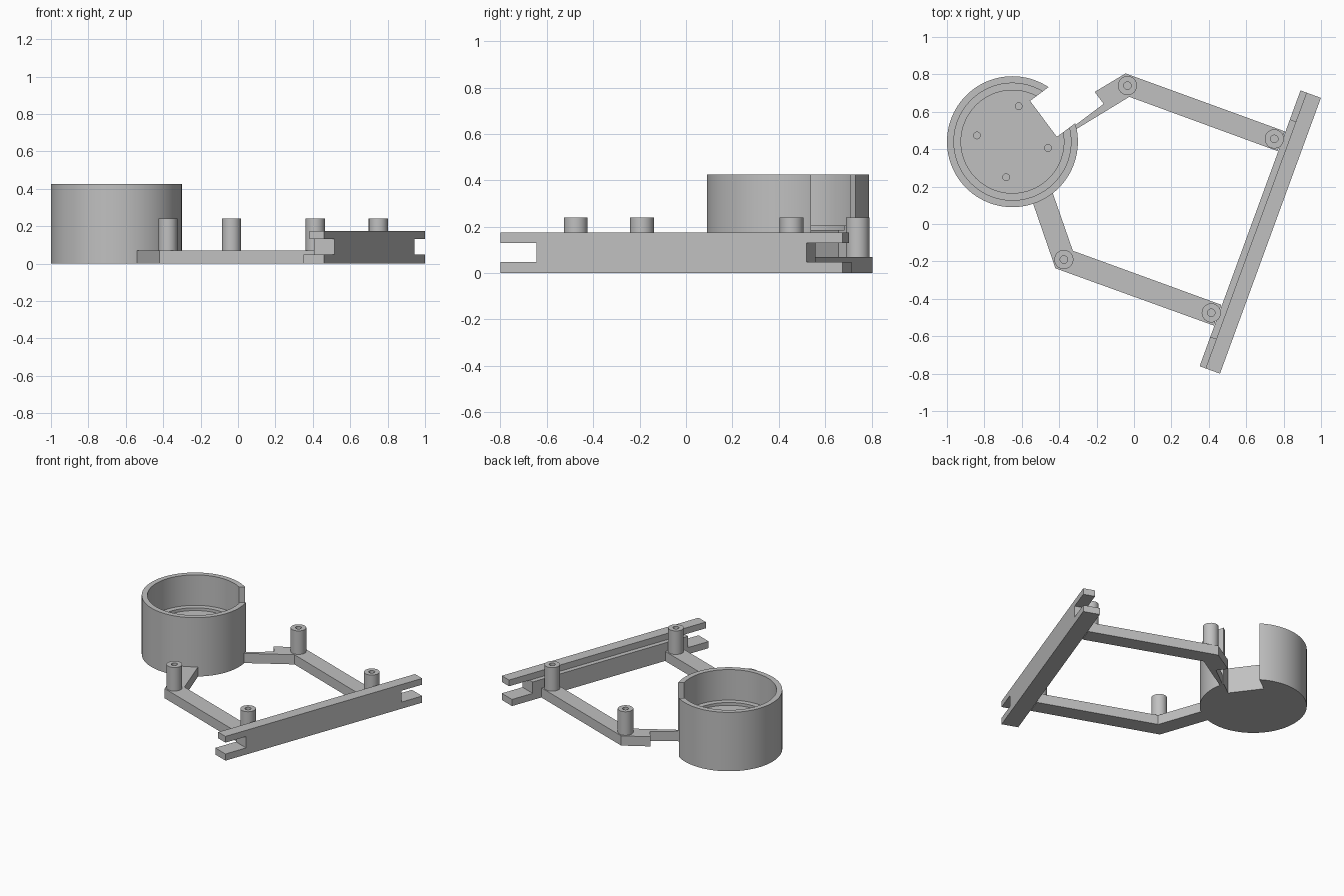
import bpy, bmesh, math
from mathutils import Matrix, Vector

cube = bpy.data.objects.get("Cube")
if cube:
    bpy.data.objects.remove(cube, do_unlink=True)

grey = bpy.data.materials.new("light_grey")
grey.use_nodes = True
grey.diffuse_color = (0.53, 0.53, 0.53, 1)
grey.node_tree.nodes["Principled BSDF"].inputs["Base Color"].default_value = grey.diffuse_color


def finish(name, bm, smooth=False):
    bmesh.ops.recalc_face_normals(bm, faces=bm.faces)
    mesh = bpy.data.meshes.new(name)
    bm.to_mesh(mesh)
    bm.free()
    mesh.materials.append(grey)
    obj = bpy.data.objects.new(name, mesh)
    bpy.context.collection.objects.link(obj)
    if smooth:
        shade(obj)
    return obj


def activate(obj):
    bpy.ops.object.select_all(action='DESELECT')
    obj.select_set(True)
    bpy.context.view_layer.objects.active = obj


def shade(obj):
    activate(obj)
    bpy.ops.object.shade_smooth_by_angle(angle=math.radians(30))


def prism(name, outline, z0, z1):
    """Flat outline extruded upwards."""
    bm = bmesh.new()
    face = bm.faces.new([bm.verts.new((x, y, z0)) for x, y in outline])
    top = bmesh.ops.extrude_face_region(bm, geom=[face])["geom"]
    bmesh.ops.translate(bm, vec=(0, 0, z1 - z0),
                        verts=[v for v in top if isinstance(v, bmesh.types.BMVert)])
    return finish(name, bm)


def lathe(name, profile, centre, steps):
    """Closed (radius, height) profile turned about a vertical axis."""
    bm = bmesh.new()
    verts = [bm.verts.new((r, 0, z)) for r, z in profile]
    edges = [bm.edges.new(pair) for pair in zip(verts, verts[1:])]
    bmesh.ops.spin(bm, geom=verts + edges, cent=(0, 0, 0), axis=(0, 0, 1),
                   angle=math.tau, steps=steps, use_duplicate=False)
    bmesh.ops.remove_doubles(bm, verts=bm.verts, dist=0.0005)
    bmesh.ops.translate(bm, verts=bm.verts, vec=(*centre, 0))
    return finish(name, bm, True)


def cut(target, cutter):
    mod = target.modifiers.new("cut", 'BOOLEAN')
    mod.operation = 'DIFFERENCE'
    mod.solver = 'EXACT'
    mod.object = cutter
    activate(target)
    bpy.ops.object.modifier_apply(modifier=mod.name)
    bpy.data.objects.remove(cutter, do_unlink=True)


# Round cup with a raised floor and a stepped ledge
cup_centre = Vector((-0.65, 0.44))
floor_z = 0.185
cup = lathe("cup", [(0, 0), (0.35, 0), (0.35, 0.425), (0.313, 0.425), (0.313, 0.205),
                    (0.275, 0.205), (0.275, floor_z), (0, floor_z)], cup_centre, 96)

# Side slot through the cup wall and floor
slot_dir = Vector((math.cos(math.radians(36.7)), math.sin(math.radians(36.7))))
slot_side = Vector((-slot_dir.y, slot_dir.x)) * 0.12
slot_base = Vector((-0.484, 0.562))
slot_end = slot_base + slot_dir * 0.31
cut(cup, prism("slot_cutter", [slot_base - slot_side, slot_end - slot_side,
                               slot_end + slot_side, slot_base + slot_side], -0.1, 0.6))

# Four blind screw holes in the cup floor
for i in range(4):
    a = math.radians(80 + 90 * i)
    hole = cup_centre + Vector((math.cos(a), math.sin(a))) * 0.193
    cut(cup, lathe("hole_cutter", [(0, 0.08), (0.018, 0.08), (0.018, 0.3), (0, 0.3)], hole, 24))
shade(cup)

# Bent flat arms joining the cup to the rail; the rear one is trimmed by the slot
prism("rear_arm", [(-0.345, 0.485), (-0.025, 0.68), (0.767, 0.39), (0.807, 0.495),
                   (-0.045, 0.805), (-0.21, 0.706), (-0.162, 0.642), (-0.335, 0.513)], 0, 0.07)
prism("front_arm", [(-0.55, 0.14), (-0.42, -0.237), (0.427, -0.543), (0.467, -0.432),
                    (-0.327, -0.143), (-0.45, 0.21)], 0, 0.07)

# Hollow standing posts
for name, spot in (("rear_cup_post", (-0.035, 0.74)), ("rear_rail_post", (0.75, 0.455)),
                   ("front_cup_post", (-0.375, -0.19)), ("front_rail_post", (0.413, -0.475))):
    lathe(name, [(0, 0.01), (0.051, 0.01), (0.051, 0.24), (0.02, 0.24), (0.02, 0.08), (0, 0.08)],
          spot, 40)

# Long rail: full-width base, shorter web leaving end notches, narrower top flange
place = Matrix.Translation((0.675, -0.043, 0)) @ Matrix.Rotation(math.radians(69.9), 4, 'Z')
half = 0.785
for name, reach, inner, z0, z1 in (("rail_base", half, 0.058, 0, 0.048),
                                   ("rail_web", half - 0.165, 0.058, 0.048, 0.13),
                                   ("rail_top", half, 0.024, 0.13, 0.175)):
    part = prism(name, [(-reach, -0.058), (reach, -0.058), (reach, inner), (-reach, inner)], z0, z1)
    part.data.transform(place)
